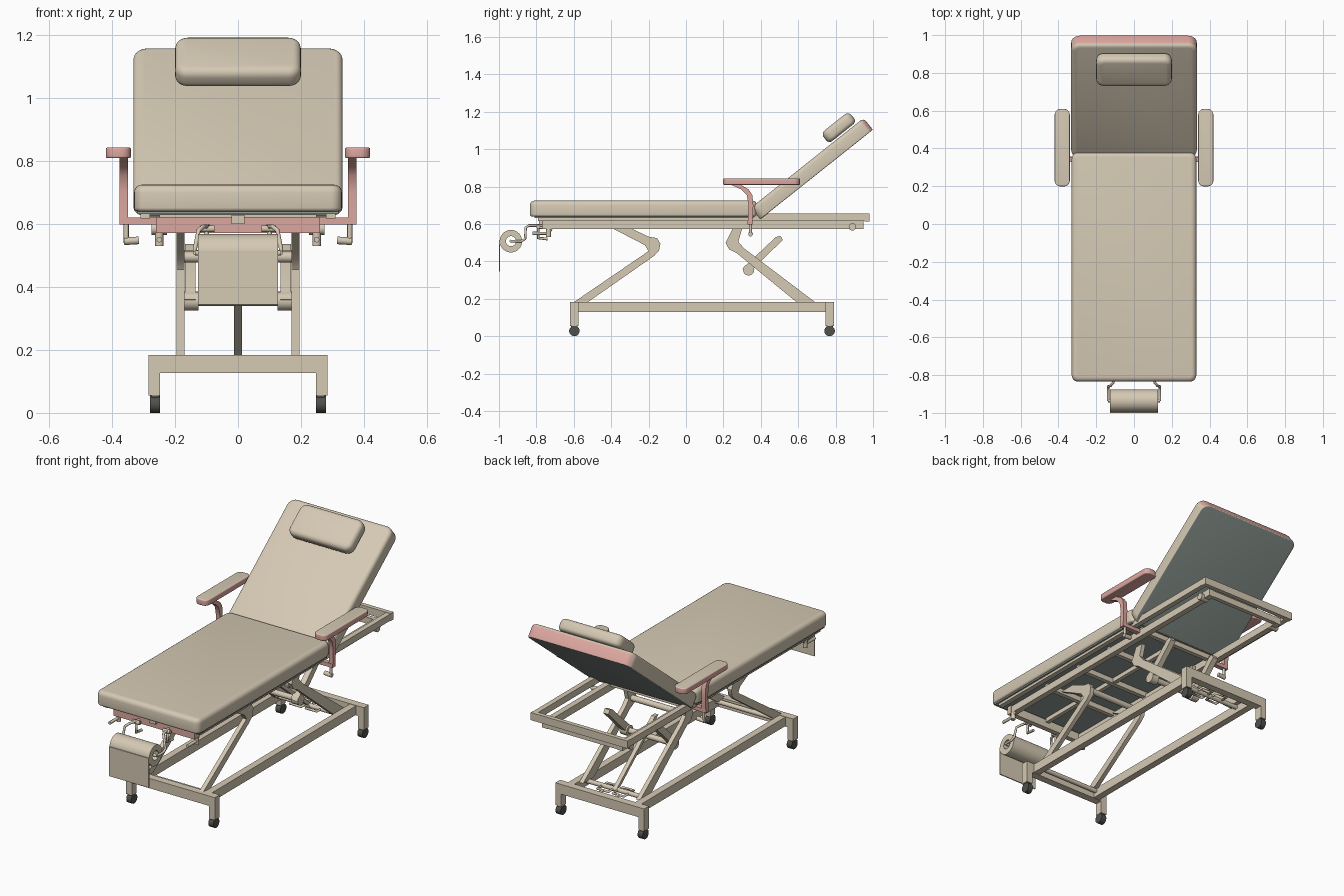
import bpy, bmesh, math
from mathutils import Vector, Matrix

if "Cube" in bpy.data.objects:
    bpy.data.objects.remove(bpy.data.objects["Cube"])


def material(name, rgb):
    m = bpy.data.materials.new(name)
    m.diffuse_color = (*rgb, 1)
    m.use_nodes = True
    m.node_tree.nodes["Principled BSDF"].inputs["Base Color"].default_value = m.diffuse_color
    return m


BEIGE = material("beige", (0.665, 0.585, 0.455))
PINK = material("dusty pink", (0.72, 0.39, 0.35))
PANEL = material("grey green panel", (0.29, 0.34, 0.31))
DARK = material("dark rubber", (0.08, 0.08, 0.073))
TILT = math.radians(38.5)


def finish(bm, name, mats, matrix=None, rule=None):
    bm.normal_update()
    bmesh.ops.recalc_face_normals(bm, faces=bm.faces[:])
    if rule:
        for f in bm.faces:
            f.material_index = rule(f)
    me = bpy.data.meshes.new(name)
    bm.to_mesh(me)
    bm.free()
    for m in mats:
        me.materials.append(m)
    ob = bpy.data.objects.new(name, me)
    bpy.context.collection.objects.link(ob)
    if matrix is not None:
        ob.matrix_world = matrix
    bpy.ops.object.select_all(action='DESELECT')
    ob.select_set(True)
    bpy.context.view_layer.objects.active = ob
    bpy.ops.object.shade_smooth_by_angle(angle=math.radians(35))
    return ob


def box(name, lo, hi, mat=BEIGE):
    lo, hi = Vector(lo), Vector(hi)
    bm = bmesh.new()
    bmesh.ops.create_cube(bm, size=1)
    bmesh.ops.scale(bm, vec=hi - lo, verts=bm.verts)
    bmesh.ops.translate(bm, vec=(lo + hi) / 2, verts=bm.verts)
    return finish(bm, name, [mat])


def cushion(name, size, corner, top_r, low_r, mats, matrix, rule=None):
    """Box with rounded plan corners and soft upper and lower rims."""
    bm = bmesh.new()
    bmesh.ops.create_cube(bm, size=1)
    bmesh.ops.scale(bm, vec=size, verts=bm.verts)
    up = [e for e in bm.edges if abs(e.verts[0].co.z - e.verts[1].co.z) > 1e-4]
    bmesh.ops.bevel(bm, geom=up, offset=corner, segments=5, profile=0.5, affect='EDGES')
    for sign, r in ((1, top_r), (-1, low_r)):
        rim = [e for e in bm.edges if all(abs(v.co.z - sign * size[2] / 2) < 1e-4 for v in e.verts)]
        bmesh.ops.bevel(bm, geom=rim, offset=r, segments=4, profile=0.5, affect='EDGES')
    return finish(bm, name, mats, matrix, rule)


def rod(name, a, b, r, mat=BEIGE, sides=20):
    a, b = Vector(a), Vector(b)
    bm = bmesh.new()
    bmesh.ops.create_cone(bm, cap_ends=True, segments=sides, radius1=r, radius2=r, depth=(b - a).length)
    rot = (b - a).to_track_quat('Z', 'Y').to_matrix().to_4x4()
    return finish(bm, name, [mat], Matrix.Translation((a + b) / 2) @ rot)


def plate(name, outline, x0, x1, mat=BEIGE):
    """Side profile (y, z) extruded along x."""
    bm = bmesh.new()
    f = bm.faces.new([bm.verts.new((x0, y, z)) for y, z in outline])
    ext = bmesh.ops.extrude_face_region(bm, geom=[f])
    bmesh.ops.translate(bm, vec=(x1 - x0, 0, 0),
                        verts=[v for v in ext['geom'] if isinstance(v, bmesh.types.BMVert)])
    return finish(bm, name, [mat])


def bent_tube(name, pts, r, closed=False, mat=BEIGE):
    cu = bpy.data.curves.new(name, 'CURVE')
    cu.dimensions = '3D'
    cu.bevel_depth, cu.bevel_resolution, cu.use_fill_caps = r, 2, True
    sp = cu.splines.new('POLY')
    sp.points.add(len(pts) - 1)
    for p, c in zip(sp.points, pts):
        p.co = (*c, 1)
    sp.use_cyclic_u = closed
    cu.materials.append(mat)
    ob = bpy.data.objects.new(name, cu)
    bpy.context.collection.objects.link(ob)
    bpy.ops.object.select_all(action='DESELECT')
    ob.select_set(True)
    bpy.context.view_layer.objects.active = ob
    bpy.ops.object.convert(target='MESH')


def at(y, z, tilt=0, x=0):
    return Matrix.Translation((x, y, z)) @ Matrix.Rotation(tilt, 4, 'X')


# Upholstery: seat on its board, tilted backrest, head pillow
cushion("seat", (0.66, 1.215, 0.085), 0.035, 0.025, 0.012, [BEIGE], at(-0.2275, 0.6825))
box("seat_board", (-0.32, -0.81, 0.632), (0.32, 0.36, 0.642), PANEL)
back = at(0.671, 0.894, TILT)
cushion("backrest", (0.665, 0.775, 0.08), 0.045, 0.022, 0.006, [BEIGE, PANEL, PINK], back,
        rule=lambda f: 1 if f.normal.z < -0.9 else 2 if f.normal.y > 0.6 and f.normal.z < 0.3 else 0)
cushion("head_pillow", (0.4, 0.19, 0.07), 0.04, 0.026, 0.022, [BEIGE], back @ at(0.252, 0.083))

# Upper bed frame: outer rails, lower rails and cross members
for s in (-1, 1):
    box("outer_rail", (s * 0.295 - 0.015, -0.79, 0.617), (s * 0.295 + 0.015, 0.97, 0.655))
    box("lower_rail", (s * 0.24 - 0.017, -0.74, 0.573), (s * 0.24 + 0.017, 0.95, 0.615))
box("frame_end_bar", (-0.31, 0.955, 0.613), (0.31, 0.98, 0.657))
box("lower_end_bar", (-0.24, 0.925, 0.575), (0.24, 0.95, 0.612))
box("front_bar", (-0.26, -0.765, 0.572), (0.26, -0.74, 0.622))
box("front_bar_face", (-0.26, -0.77, 0.572), (0.26, -0.765, 0.622), PINK)
for y in (-0.45, -0.18, 0.08, 0.36):
    box("cross_member", (-0.25, y - 0.013, 0.6), (0.25, y + 0.013, 0.63))
box("middle_rail", (-0.012, -0.74, 0.605), (0.012, 0.36, 0.63))
box("front_latch", (-0.02, -0.785, 0.6), (0.02, -0.765, 0.628))
rod("back_hinge", (-0.3, 0.39, 0.64), (0.3, 0.39, 0.64), 0.014)

# Base: end beams, side rails, posts and casters
for y in (-0.597, 0.768):
    box("base_end_beam", (-0.285, y - 0.022, 0.127), (0.285, y + 0.022, 0.184))
    for s in (-1, 1):
        box("base_post", (s * 0.266 - 0.019, y - 0.022, 0.055), (s * 0.266 + 0.019, y + 0.022, 0.184))
        rod("caster", (s * 0.263 - 0.016, y, 0.028), (s * 0.263 + 0.016, y, 0.028), 0.028, DARK)
        box("caster_fork", (s * 0.263 - 0.012, y - 0.018, 0.03), (s * 0.263 + 0.012, y + 0.018, 0.058), DARK)

# Bent lifting legs and lift arms
FRONT = [(-0.61, 0.175), (-0.2, 0.455), (-0.22, 0.487), (-0.39, 0.575), (-0.29, 0.575), (-0.2, 0.532),
         (-0.155, 0.525), (-0.137, 0.495), (-0.145, 0.455), (-0.17, 0.43), (-0.535, 0.175)]
REAR = [(0.6, 0.175), (0.70, 0.175), (0.31, 0.47), (0.28, 0.505), (0.3, 0.575), (0.25, 0.575),
        (0.212, 0.5), (0.23, 0.465), (0.27, 0.445)]
ARM = [(0.30, 0.36), (0.48, 0.53), (0.505, 0.537), (0.517, 0.515), (0.345, 0.345)]
for s in (-1, 1):
    box("base_side_rail", (s * 0.215 - 0.02, -0.59, 0.13), (s * 0.215 + 0.02, 0.76, 0.182))
    plate("front_lift_leg", FRONT, s * 0.17, s * 0.195)
    plate("rear_lift_leg", REAR, s * 0.17, s * 0.195)
    plate("lift_arm", ARM, s * 0.135, s * 0.168)
    rod("lift_arm_cap", (s * 0.125, 0.335, 0.355), (s * 0.17, 0.335, 0.355), 0.03)
rod("lift_arm_axle", (-0.15, 0.335, 0.355), (0.15, 0.335, 0.355), 0.016)
for n, y, z in (("front_knuckle_tube", -0.17, 0.495), ("rear_knuckle_tube", 0.25, 0.5)):
    rod(n, (-0.185, y, z), (0.185, y, z), 0.017)
for n, y in (("front_pivot_tube", -0.56), ("rear_pivot_tube", 0.64)):
    rod(n, (-0.215, y, 0.165), (0.215, y, 0.165), 0.013)
plate("pedal_link_bar", [(0.62, 0.175), (0.65, 0.175), (0.3, 0.46), (0.27, 0.46)], -0.012, 0.012)

# Foot pedals at the rear of the base
for x in (-0.05, 0.05):
    bent_tube("foot_pedal", [(x - 0.035, 0.6, 0.165), (x + 0.035, 0.6, 0.165),
                             (x + 0.035, 0.69, 0.165), (x - 0.035, 0.69, 0.165)], 0.007, True)
    rod("pedal_stem", (x, 0.69, 0.165), (x, 0.76, 0.158), 0.008)

# Armrests: padded top, bent post, cross arm and clamp knob
POST = [(0.33, 0.6), (0.355, 0.6), (0.36, 0.7), (0.355, 0.755), (0.335, 0.785), (0.29, 0.812),
        (0.235, 0.812), (0.295, 0.785), (0.325, 0.755), (0.335, 0.7)]
for s in (-1, 1):
    cushion("armrest_pad", (0.08, 0.41, 0.034), 0.03, 0.006, 0.006, [PINK, BEIGE],
            at(0.404, 0.826, x=s * 0.38), rule=lambda f: int(f.normal.z > 0.7))
    plate("armrest_post", POST, s * 0.35, s * 0.376, PINK)
    x0, x1 = sorted((s * 0.25, s * 0.376))
    box("armrest_cross_arm", (x0, 0.328, 0.598), (x1, 0.356, 0.62), PINK)
    rod("armrest_clamp_pin", (s * 0.355, 0.345, 0.54), (s * 0.355, 0.345, 0.6), 0.008)
    rod("armrest_clamp_knob", (s * 0.315, 0.345, 0.548), (s * 0.362, 0.345, 0.545), 0.012)
    rod("frame_knob", (s * 0.225, 0.89, 0.585), (s * 0.275, 0.89, 0.585), 0.02)
    # Front adjustment handles under the seat
    bent_tube("front_handle", [(s * 0.25, -0.72, 0.58), (s * 0.25, -0.735, 0.55),
                               (s * 0.25, -0.82, 0.55)], 0.009)
    rod("front_handle_grip", (s * 0.25, -0.735, 0.53), (s * 0.25, -0.735, 0.572), 0.013)
    # Paper roll brackets and clamps
    bent_tube("roll_bracket", [(s * 0.09, -0.75, 0.592), (s * 0.11, -0.84, 0.592), (s * 0.125, -0.857, 0.58),
                               (s * 0.137, -0.86, 0.52), (s * 0.137, -0.88, 0.508),
                               (s * 0.137, -0.936, 0.508)], 0.007)
    bent_tube("roll_clamp", [(s * 0.1, -0.75, 0.58), (s * 0.1, -0.79, 0.58), (s * 0.1, -0.79, 0.525),
                             (s * 0.1, -0.74, 0.52)], 0.008)
    rod("clamp_grip", (s * 0.075, -0.79, 0.585), (s * 0.12, -0.79, 0.585), 0.011)

# Paper roll: hollow tube, spindle and hanging sheet
bm = bmesh.new()
N = 32
rings = [[bm.verts.new((x, -0.936 + r * math.cos(2 * math.pi * i / N), 0.508 + r * math.sin(2 * math.pi * i / N)))
          for i in range(N)] for x, r in ((-0.127, 0.06), (0.127, 0.06), (0.127, 0.027), (-0.127, 0.027))]
for k in range(4):
    for i in range(N):
        a, b, j = rings[k], rings[(k + 1) % 4], (i + 1) % N
        bm.faces.new((a[i], a[j], b[j], b[i]))
finish(bm, "paper_roll", [BEIGE])
rod("roll_spindle", (-0.137, -0.936, 0.508), (0.137, -0.936, 0.508), 0.008)
box("paper_sheet", (-0.127, -1.0, 0.345), (0.127, -0.994, 0.515))
